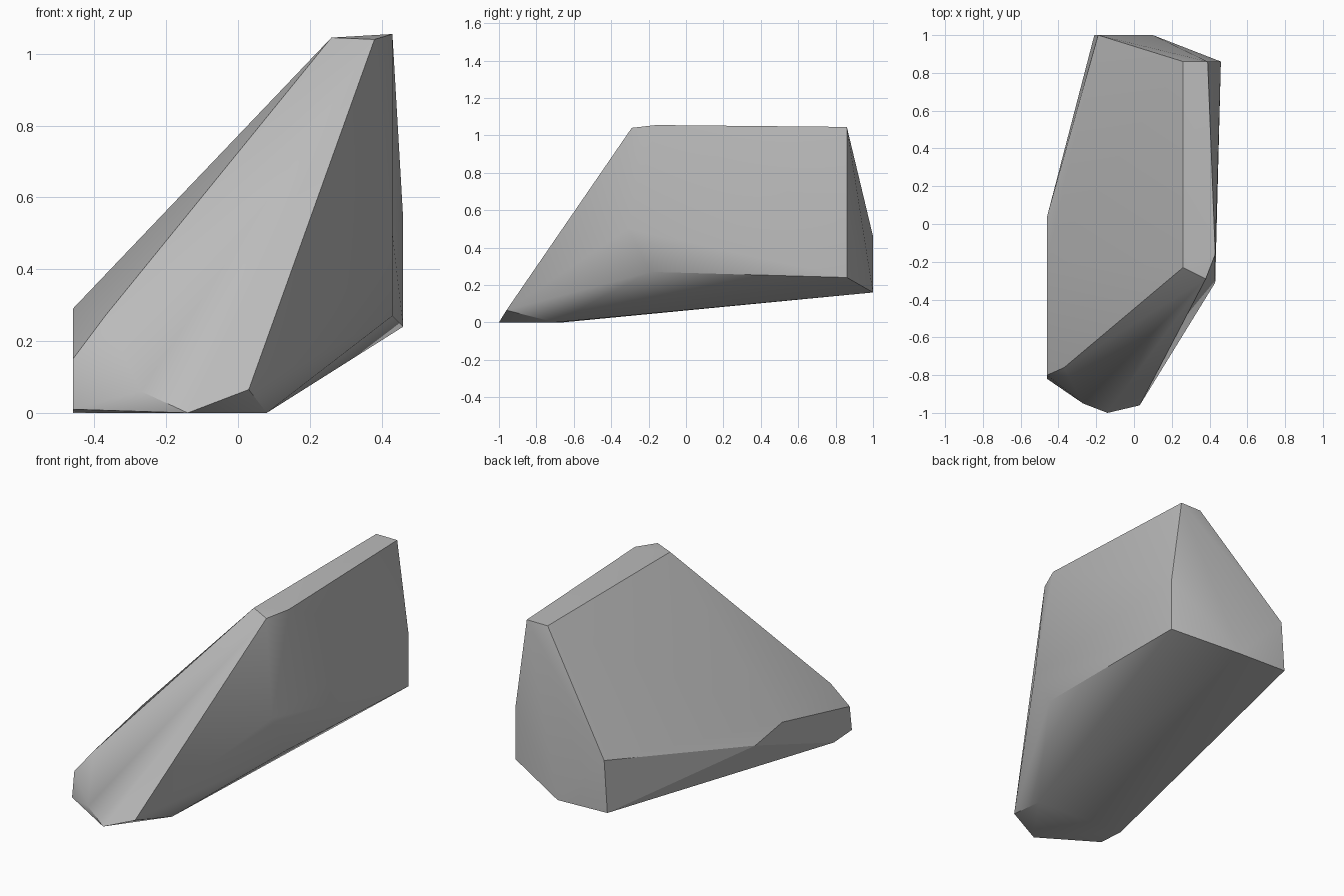
import bpy
import bmesh
import math

default_cube = bpy.data.objects.get("Cube")
if default_cube:
    bpy.data.objects.remove(default_cube, do_unlink=True)


def flat_material(name, colour):
    material = bpy.data.materials.new(name)
    material.use_nodes = True
    material.diffuse_color = colour
    shader = material.node_tree.nodes["Principled BSDF"]
    shader.inputs["Base Color"].default_value = colour
    shader.inputs["Roughness"].default_value = 0.9
    return material


def hull_object(name, corner_groups, material, sharp_angle):
    """Wrap the corner points in a convex stone with crisp ridges."""
    mesh = bpy.data.meshes.new(name)
    bm = bmesh.new()
    for group in corner_groups:
        for corner in group:
            bm.verts.new(corner)
    bmesh.ops.convex_hull(bm, input=bm.verts[:])
    loose = [v for v in bm.verts if not v.link_faces]
    bmesh.ops.delete(bm, geom=loose, context="VERTS")
    bmesh.ops.recalc_face_normals(bm, faces=bm.faces[:])
    bm.to_mesh(mesh)
    bm.free()
    mesh.materials.append(material)
    stone = bpy.data.objects.new(name, mesh)
    bpy.context.scene.collection.objects.link(stone)
    bpy.ops.object.select_all(action="DESELECT")
    stone.select_set(True)
    bpy.context.view_layer.objects.active = stone
    bpy.ops.object.shade_smooth_by_angle(angle=sharp_angle)
    return stone


# Narrow crest along the top
crest = [(.26, .86, 1.045), (.39, .86, 1.045), (.43, -.16, 1.055),
         (.38, -.29, 1.04), (.26, -.23, 1.045)]

# Steep side under the crest
steep_side = [(.46, .86, .54), (.46, .86, .24),
              (.43, -.31, .5), (.43, -.19, .27)]

# Blunt back end
back_end = [(-.19, 1, .46), (-.21, 1, .17), (.1, 1, .16)]

# Low edge at the foot of the long slope
low_edge = [(-.46, .04, .25), (-.46, -.2, .29), (-.37, -.76, .27),
            (-.46, -.8, .15), (-.46, -.82, .01), (-.46, -.66, 0)]

# Pointed toe and the small base it rests on
toe = [(-.27, -.95, .06), (-.14, -1, 0), (.03, -.96, .065), (.08, -.7, 0)]

grey_stone = flat_material("grey stone", (.5, .5, .5, 1))
hull_object("rock", [crest, steep_side, back_end, low_edge, toe],
            grey_stone, math.radians(30))
